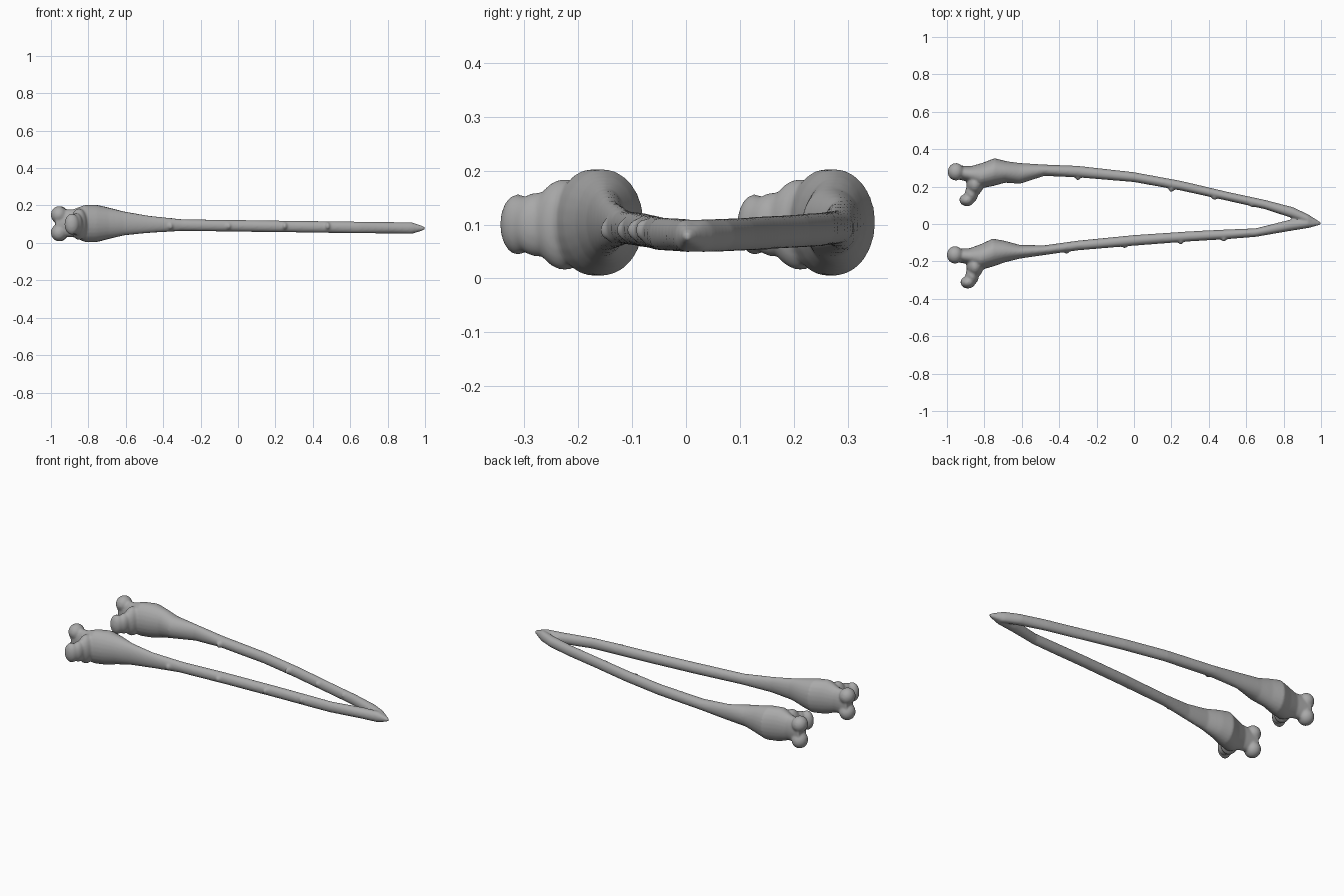
import bpy
import bmesh
from math import sin, cos, pi, radians
from mathutils import Vector, Matrix

cube = bpy.data.objects.get("Cube")
if cube:
    bpy.data.objects.remove(cube)

bone_grey = bpy.data.materials.new("bone grey")
bone_grey.use_nodes = True
bone_grey.diffuse_color = (0.4, 0.4, 0.4, 1)
bone_grey.node_tree.nodes["Principled BSDF"].inputs["Base Color"].default_value = (0.4, 0.4, 0.4, 1)

bm = bmesh.new()
SIDES = 24


def loft(sections):
    """Skin elliptical sections, each (matrix, x, y_min, y_max, z_min, z_max)."""
    rings = []
    for mat, x, y0, y1, z0, z1 in sections:
        ring = []
        for i in range(SIDES):
            a = 2 * pi * i / SIDES
            p = Vector((x, (y0 + y1) / 2 + cos(a) * (y1 - y0) / 2,
                        (z0 + z1) / 2 + sin(a) * (z1 - z0) / 2))
            ring.append(bm.verts.new(mat @ p))
        rings.append(ring)
    for a, b in zip(rings, rings[1:]):
        for i in range(SIDES):
            j = (i + 1) % SIDES
            bm.faces.new((a[i], a[j], b[j], b[i]))
    bm.faces.new(rings[0][::-1])
    bm.faces.new(rings[-1])


def blob(mat, centre, radii):
    """Ellipsoid lump fused into the bone."""
    m = mat @ Matrix.Translation(centre) @ Matrix.Diagonal((*radii, 1))
    bmesh.ops.create_icosphere(bm, subdivisions=3, radius=1, matrix=m)


# Joint head, shared by both branches: x, y range, z range
HEAD = [
    (-0.975, -0.2, -0.13, 0.035, 0.175),
    (-0.88, -0.215, -0.13, 0.03, 0.18),
    (-0.82, -0.245, -0.108, 0.005, 0.203),
    (-0.755, -0.228, -0.078, 0.005, 0.203),
    (-0.69, -0.205, -0.09, 0.022, 0.188),
]
# Lobes of the joint and the hooked prong beside it
LOBES = [
    ((-0.957, -0.165, 0.15), (0.044, 0.047, 0.047)),
    ((-0.957, -0.165, 0.055), (0.044, 0.047, 0.047)),
    ((-0.85, -0.225, 0.1), (0.046, 0.06, 0.085)),
    ((-0.865, -0.275, 0.1), (0.036, 0.05, 0.06)),
    ((-0.888, -0.312, 0.1), (0.04, 0.033, 0.057)),
]
# Shafts: x, y range; heights are shared through shaft_height
FRONT_SHAFT = [
    (-0.61, -0.185, -0.112), (-0.48, -0.166, -0.114), (-0.3, -0.141, -0.089),
    (0, -0.116, -0.059), (0.3, -0.093, -0.039), (0.5, -0.081, -0.029),
    (0.65, -0.069, -0.023), (0.83, -0.038, 0.022), (0.93, -0.022, 0.03),
    (1.0, -0.004, 0.008),
]
BACK_SHAFT = [
    (-0.61, 0.215, 0.326), (-0.48, 0.257, 0.318), (-0.3, 0.249, 0.311),
    (0, 0.224, 0.277), (0.25, 0.179, 0.231), (0.5, 0.124, 0.172),
    (0.7, 0.079, 0.129), (0.85, 0.03, 0.09), (0.93, 0.002, 0.052),
    (1.0, -0.004, 0.008),
]


def shaft_height(x):
    if x > 0.97:
        return 0.07, 0.086
    if x < -0.34:
        t = ((-0.34 - x) / 0.27) ** 1.2
        return 0.064 - 0.024 * t, 0.127 + 0.041 * t
    t = (x + 0.34) / 1.27
    return 0.064 - 0.016 * t, 0.127 - 0.017 * t


def branch(head_matrix, shaft, bumps):
    sections = [(head_matrix, *s) for s in HEAD]
    sections += [(Matrix(), *s, *shaft_height(s[0])) for s in shaft]
    loft(sections)
    for centre, radii in LOBES:
        blob(head_matrix, centre, radii)
    # Small knobs along the forward edge of the shaft
    for x, y in bumps:
        blob(Matrix(), (x, y + 0.008, 0.09), (0.014, 0.018, 0.02))


ridge = Vector((-0.755, -0.08, 0))
back_head = (Matrix.Translation((-0.745, 0.35, 0)) @ Matrix.Rotation(radians(-4), 4, "Z")
             @ Matrix.Translation(-ridge))
branch(Matrix(), FRONT_SHAFT, [(-0.36, -0.15), (-0.05, -0.12), (0.25, -0.1), (0.48, -0.085)])
branch(back_head, BACK_SHAFT, [(-0.3, 0.243), (0.2, 0.18), (0.43, 0.138), (0.63, 0.1)])

bmesh.ops.recalc_face_normals(bm, faces=bm.faces[:])
mesh = bpy.data.meshes.new("jaw_bone")
bm.to_mesh(mesh)
bm.free()
mesh.materials.append(bone_grey)
jaw = bpy.data.objects.new("jaw_bone", mesh)
bpy.context.collection.objects.link(jaw)

# Fuse the lumps and branches into one soft bone surface
fuse = jaw.modifiers.new("fuse", "REMESH")
fuse.mode = "VOXEL"
fuse.voxel_size = 0.006
fuse.use_smooth_shade = True
soften = jaw.modifiers.new("soften", "SMOOTH")
soften.factor = 0.5
soften.iterations = 7
